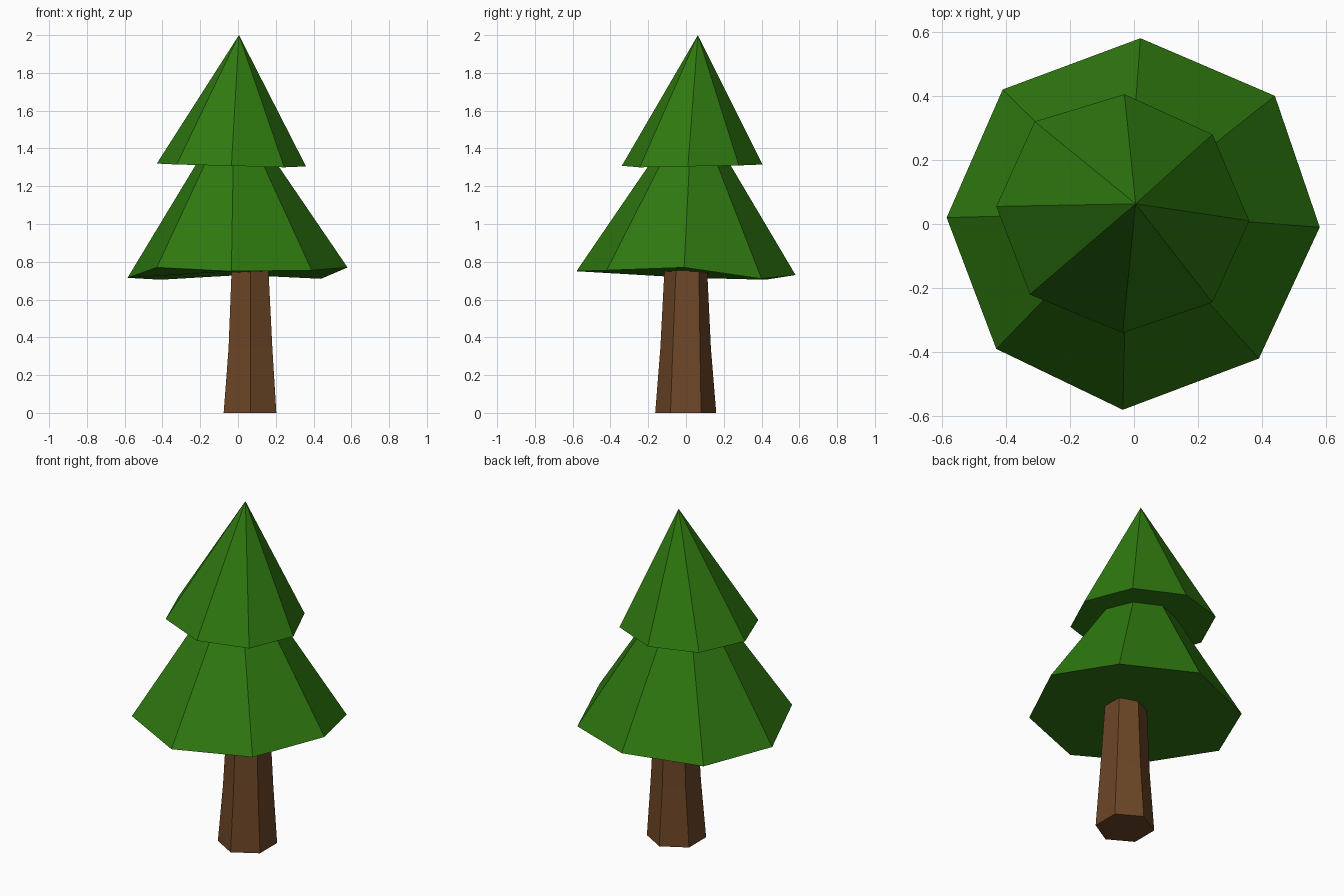
import bpy

if "Cube" in bpy.data.objects:
    bpy.data.objects.remove(bpy.data.objects["Cube"])


def material(name, rgb):
    m = bpy.data.materials.new(name)
    m.diffuse_color = (*rgb, 1)
    m.use_nodes = True
    m.node_tree.nodes["Principled BSDF"].inputs["Base Color"].default_value = m.diffuse_color
    return m


def build(name, rings, mat, apex=None):
    """Stack rings of points bottom to top, cap the base, close with an apex or a flat cap."""
    n = len(rings[0])
    verts = [p for ring in rings for p in ring]
    faces = [tuple(reversed(range(n)))]
    for r in range(len(rings) - 1):
        a, b = r * n, (r + 1) * n
        for i in range(n):
            j = (i + 1) % n
            faces.append((a + i, a + j, b + j, b + i))
    top = (len(rings) - 1) * n
    if apex:
        verts.append(apex)
        faces += [(top + i, top + (i + 1) % n, len(verts) - 1) for i in range(n)]
    else:
        faces.append(tuple(range(top, top + n)))
    mesh = bpy.data.meshes.new(name)
    mesh.from_pydata(verts, [], faces)
    mesh.materials.append(mat)
    obj = bpy.data.objects.new(name, mesh)
    bpy.context.collection.objects.link(obj)
    return obj


green = material("leaf green", (0.028, 0.19, 0.005))
brown = material("bark brown", (0.150, 0.061, 0.020))


# Trunk: tapering hexagon with corners towards front and back
def hexagon(x0, x1, y0, y1, e0, e1, z):
    xm = 0.065
    return [(xm, y0, z), (x1, e0, z), (x1, e1, z),
            (xm, y1, z), (x0, e1, z), (x0, e0, z)]


build("trunk", [
    hexagon(-0.076, 0.203, -0.163, 0.16, -0.082, 0.08, 0.0),
    hexagon(-0.05, 0.182, -0.136, 0.132, -0.070, 0.074, 0.34),
    hexagon(-0.033, 0.16, -0.113, 0.111, -0.052, 0.068, 0.78),
], brown)

# Lower branches: slightly uneven eight-sided cone, running up into the upper one
build("lower_branches", [[
    (0.58, -0.01, 0.77), (0.44, 0.40, 0.71), (0.02, 0.58, 0.73), (-0.41, 0.42, 0.705),
    (-0.585, 0.02, 0.715), (-0.43, -0.39, 0.77), (-0.035, -0.58, 0.75), (0.39, -0.42, 0.755),
]], green, apex=(-0.02, 0.035, 1.65))

# Upper branches: smaller eight-sided cone ending in the tip
build("upper_branches", [[
    (0.36, 0.01, 1.305), (0.245, 0.28, 1.31), (-0.03, 0.405, 1.315), (-0.31, 0.32, 1.32),
    (-0.43, 0.055, 1.32), (-0.325, -0.22, 1.315), (-0.035, -0.34, 1.308), (0.245, -0.245, 1.30),
]], green, apex=(0.005, 0.063, 2.0))
